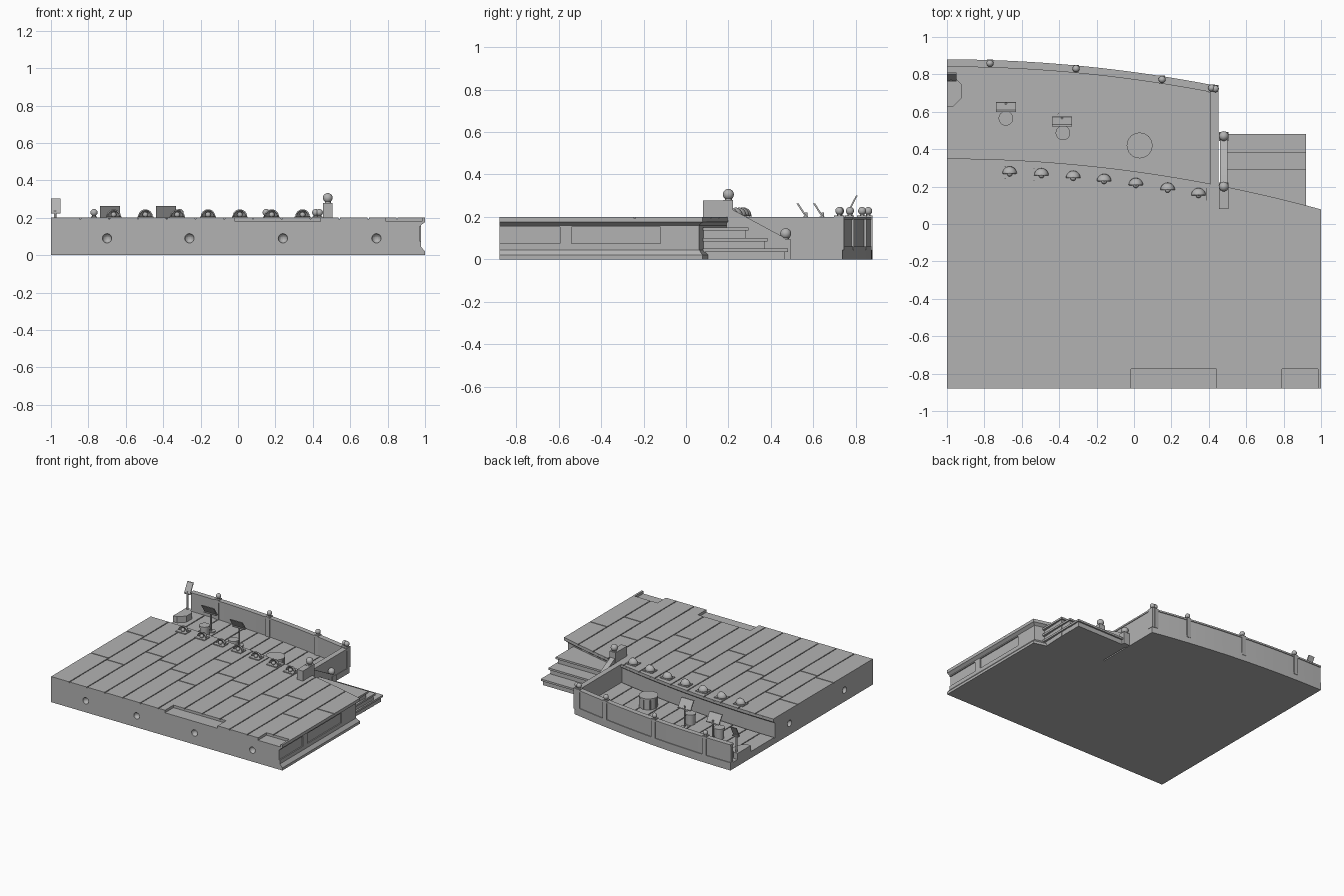
import bpy, bmesh, math, random
from mathutils import Matrix, Vector

random.seed(4)
if "Cube" in bpy.data.objects:
    bpy.data.objects.remove(bpy.data.objects["Cube"], do_unlink=True)

grey = bpy.data.materials.new("stage_grey")
grey.use_nodes = True
grey.diffuse_color = (0.45, 0.45, 0.45, 1)
grey.node_tree.nodes["Principled BSDF"].inputs["Base Color"].default_value = (0.45, 0.45, 0.45, 1)


def edge(x, start=0.35):
    """Curved line shared by the stage front and the pit wall."""
    return start - 0.068 * (x + 1) ** 2


def arc(x0, x1, start, n=20):
    xs = [x0 + (x1 - x0) * i / n for i in range(n + 1)]
    return [(x, edge(x, start)) for x in xs]


def finish(name, bm, smooth=False):
    bmesh.ops.recalc_face_normals(bm, faces=bm.faces)
    me = bpy.data.meshes.new(name)
    bm.to_mesh(me)
    bm.free()
    me.materials.append(grey)
    ob = bpy.data.objects.new(name, me)
    bpy.context.collection.objects.link(ob)
    if smooth:
        bpy.ops.object.select_all(action="DESELECT")
        ob.select_set(True)
        bpy.context.view_layer.objects.active = ob
        bpy.ops.object.shade_smooth_by_angle(angle=math.radians(40))
    return ob


def loft(bm, rings):
    rows = [[bm.verts.new(p) for p in ring] for ring in rings]
    n = len(rows[0])
    for a, b in zip(rows, rows[1:]):
        for i in range(n):
            bm.faces.new((a[i], a[(i + 1) % n], b[(i + 1) % n], b[i]))
    bm.faces.new(rows[0])
    bm.faces.new(rows[-1])


def prism(bm, outline, z0, z1):
    loft(bm, [[(x, y, z) for x, y in outline] for z in (z0, z1)])


def box(bm, x0, x1, y0, y1, z0, z1, shear=0):
    """Box whose top can be shifted in y to make a tilted plate."""
    loft(bm, [[(x0, y0 + s, z), (x1, y0 + s, z), (x1, y1 + s, z), (x0, y1 + s, z)]
              for z, s in ((z0, 0), (z1, shear))])


def ball(bm, x, y, z, r):
    bmesh.ops.create_uvsphere(bm, u_segments=16, v_segments=10, radius=r,
                              matrix=Matrix.Translation((x, y, z)))


def drum(bm, x, y, z0, z1, r, n=24):
    bmesh.ops.create_cone(bm, cap_ends=True, segments=n, radius1=r, radius2=r, depth=z1 - z0,
                          matrix=Matrix.Translation((x, y, (z0 + z1) / 2)))


def cut(ob, cutter):
    cutter.hide_render = True
    cutter.hide_set(True)
    mod = ob.modifiers.new("cut", "BOOLEAN")
    mod.operation, mod.solver, mod.object = "DIFFERENCE", "EXACT", cutter


def planks(name, x0, x1, width, low, high, z0, z1, gap=0.007):
    """Boards along y with staggered joints, ending on curved lines."""
    bm = bmesh.new()
    count = round((x1 - x0) / width)
    step = (x1 - x0) / count
    for i in range(count):
        a = x0 + i * step + (gap if i else 0)
        b = x0 + (i + 1) * step
        ya, yb = (low(a), low(b))
        while ya is not None:
            end = ya + random.uniform(0.4, 0.75)
            if end > min(high(a), high(b)) - 0.15:
                prism(bm, [(a, ya), (b, yb), (b, high(b)), (a, high(a))], z0, z1)
                break
            prism(bm, [(a, ya), (b, yb), (b, end), (a, end)], z0, z1)
            ya = yb = end + gap
    return finish(name, bm)


# Stage block with moulded side and curved edge
bm = bmesh.new()
rings = []
for z, d in ((0, 0), (0.02, 0), (0.045, 0.022), (0.16, 0.022), (0.172, 0.006), (0.176, 0), (0.193, 0)):
    curve = [(x, y - d) for x, y in arc(1 - d, -1, 0.35, 28)]
    rings.append([(x, y, z) for x, y in [(-1, -0.88), (1 - d, -0.88)] + curve])
loft(bm, rings)
stage = finish("stage_block", bm)
deck = planks("stage_planks", -1, 1, 0.154, lambda x: -0.88, edge, 0.19, 0.2)

# Cutters: floor recesses, sockets in the two flat sides, side panels
bm = bmesh.new()
for x0, x1 in ((-0.015, 0.44), (0.79, 0.985)):
    box(bm, x0, x1, -0.95, -0.775, 0.18, 0.25)
recess = finish("recess_cutter", bm)
bm = bmesh.new()
for x in (-0.7, -0.26, 0.24, 0.74):
    ball(bm, x, -0.88, 0.09, 0.025)
for y in (-0.53, 0.15):
    ball(bm, -1, y, 0.09, 0.025)
for y0, y1 in ((-0.9, -0.595), (-0.54, -0.12)):
    box(bm, 0.97, 1.05, y0, y1, 0.075, 0.153)
sockets = finish("socket_cutter", bm)
cut(stage, recess)
cut(stage, sockets)
cut(deck, recess)

# Orchestra pit floor
bm = bmesh.new()
prism(bm, arc(-1, 0.45, 0.3) + arc(0.45, -1, 0.87), 0, 0.045)
finish("pit_base", bm)
planks("pit_planks", -1, 0.42, 0.12, lambda x: edge(x, 0.34), lambda x: edge(x, 0.86), 0.04, 0.052)

# Pit walls with skirting and cap
bm = bmesh.new()
prism(bm, arc(-1, 0.45, 0.845) + arc(0.45, -1, 0.874), 0, 0.19)
prism(bm, arc(-1, 0.45, 0.86) + arc(0.45, -1, 0.88), 0, 0.06)
prism(bm, arc(-1, 0.45, 0.84) + arc(0.45, -1, 0.88), 0.187, 0.2)
finish("pit_back_wall", bm)
bm = bmesh.new()
box(bm, 0.415, 0.447, 0.2, 0.735, 0, 0.19)
box(bm, 0.41, 0.452, 0.2, 0.74, 0.187, 0.2)
finish("pit_side_wall", bm)

# Wall posts with ball finials
bm = bmesh.new()
for x in (-0.77, -0.31, 0.15, 0.415, 0.435):
    y = edge(x, 0.863)
    box(bm, x - 0.017, x + 0.017, y - 0.024, y + 0.02, 0.045, 0.206)
    drum(bm, x, y, 0.2, 0.215, 0.011, 12)
    ball(bm, x, y, 0.228, 0.019)
finish("wall_posts", bm, True)

# Footlights: half-dome shell open to the stage, with a bulb
for i, x in enumerate((-0.665, -0.495, -0.325, -0.16, 0.01, 0.18, 0.345)):
    y = edge(x, 0.282)
    bm = bmesh.new()
    bmesh.ops.create_uvsphere(bm, u_segments=20, v_segments=12, radius=0.039)
    for normal in ((0, 0, -1), (0, -1, 0)):
        bmesh.ops.bisect_plane(bm, geom=bm.verts[:] + bm.edges[:] + bm.faces[:], dist=1e-5,
                               plane_co=(0, 0, 0), plane_no=normal, clear_outer=True)
    bmesh.ops.translate(bm, verts=bm.verts, vec=Vector((x, y - 0.005, 0.206)))
    shade = finish(f"footlight_shade_{i + 1}", bm, True)
    solid = shade.modifiers.new("thickness", "SOLIDIFY")
    solid.thickness, solid.offset = 0.007, -1
    bm = bmesh.new()
    box(bm, x - 0.042, x + 0.042, y - 0.034, y + 0.034, 0.198, 0.207)
    ball(bm, x, y - 0.005, 0.216, 0.015)
    finish(f"footlight_base_{i + 1}", bm, True)

# Side stairs: risers with overhanging treads
bm = bmesh.new()
for y, z in ((0.295, 0.15), (0.385, 0.1), (0.48, 0.05)):
    prism(bm, [(0.5, 0.12), (0.9, 0.07), (0.91, y - 0.012), (0.5, y - 0.012)], 0, z - 0.01)
    prism(bm, [(0.5, 0.14), (0.92, 0.08), (0.92, y), (0.5, y)], z - 0.015, z)
finish("side_stairs", bm)

# Sloping balustrade with ball-topped newels
bm = bmesh.new()
slope = [(0.19, 0), (0.475, 0), (0.475, 0.09), (0.45, 0.11), (0.2, 0.245), (0.19, 0.245)]
loft(bm, [[(x, y, z) for y, z in slope] for x in (0.46, 0.5)])
box(bm, 0.455, 0.505, 0.08, 0.215, 0.19, 0.278)
for y, z in ((0.2, 0.275), (0.47, 0.09)):
    box(bm, 0.454, 0.506, y - 0.026, y + 0.022, max(0, z - 0.09), z + 0.005)
    drum(bm, 0.48, y, z, z + 0.013, 0.016, 16)
    ball(bm, 0.48, y, z + 0.031, 0.026)
finish("stair_balustrade", bm, True)

# Pit furniture: kettle drum, stools and music stands
bm = bmesh.new()
drum(bm, 0.03, 0.42, 0.045, 0.128, 0.064)
drum(bm, 0.03, 0.42, 0.128, 0.14, 0.069)
for k in range(8):
    a = k * math.pi / 4
    box(bm, 0.026 + 0.064 * math.cos(a), 0.034 + 0.064 * math.cos(a),
        0.416 + 0.064 * math.sin(a), 0.424 + 0.064 * math.sin(a), 0.05, 0.13)
finish("kettle_drum", bm, True)
for i, (x, y) in enumerate(((-0.685, 0.565), (-0.38, 0.487))):
    bm = bmesh.new()
    drum(bm, x, y, 0.045, 0.122, 0.034)
    drum(bm, x, y, 0.122, 0.135, 0.039)
    finish(f"stool_{i + 1}", bm, True)
    sx = x - 0.005 * i
    bm = bmesh.new()
    drum(bm, sx, y + 0.085, 0.045, 0.06, 0.028, 16)
    drum(bm, sx, y + 0.08, 0.05, 0.22, 0.006, 10)
    box(bm, sx - 0.054, sx + 0.054, y + 0.078, y + 0.088, 0.195, 0.262, -0.043)
    box(bm, sx - 0.054, sx + 0.054, y + 0.064, y + 0.088, 0.195, 0.201)
    finish(f"music_stand_{i + 1}", bm, True)

# Conductor's half-octagon podium and stand
bm = bmesh.new()
ring = [(math.radians(22.5 + 45 * k)) for k in range(-2, 2)]
outline = [(-1 + 0.088 * math.cos(a), 0.71 + 0.088 * math.sin(a)) for a in ring]
outline = [(-1, 0.628)] + outline[0:] + [(-1, 0.792)]
prism(bm, outline, 0.045, 0.1)
finish("conductor_podium", bm)
bm = bmesh.new()
drum(bm, -0.978, 0.772, 0.05, 0.24, 0.007, 10)
box(bm, -1, -0.949, 0.762, 0.77, 0.225, 0.302, 0.04)
box(bm, -1, -0.949, 0.762, 0.785, 0.222, 0.23)
finish("conductor_stand", bm, True)
